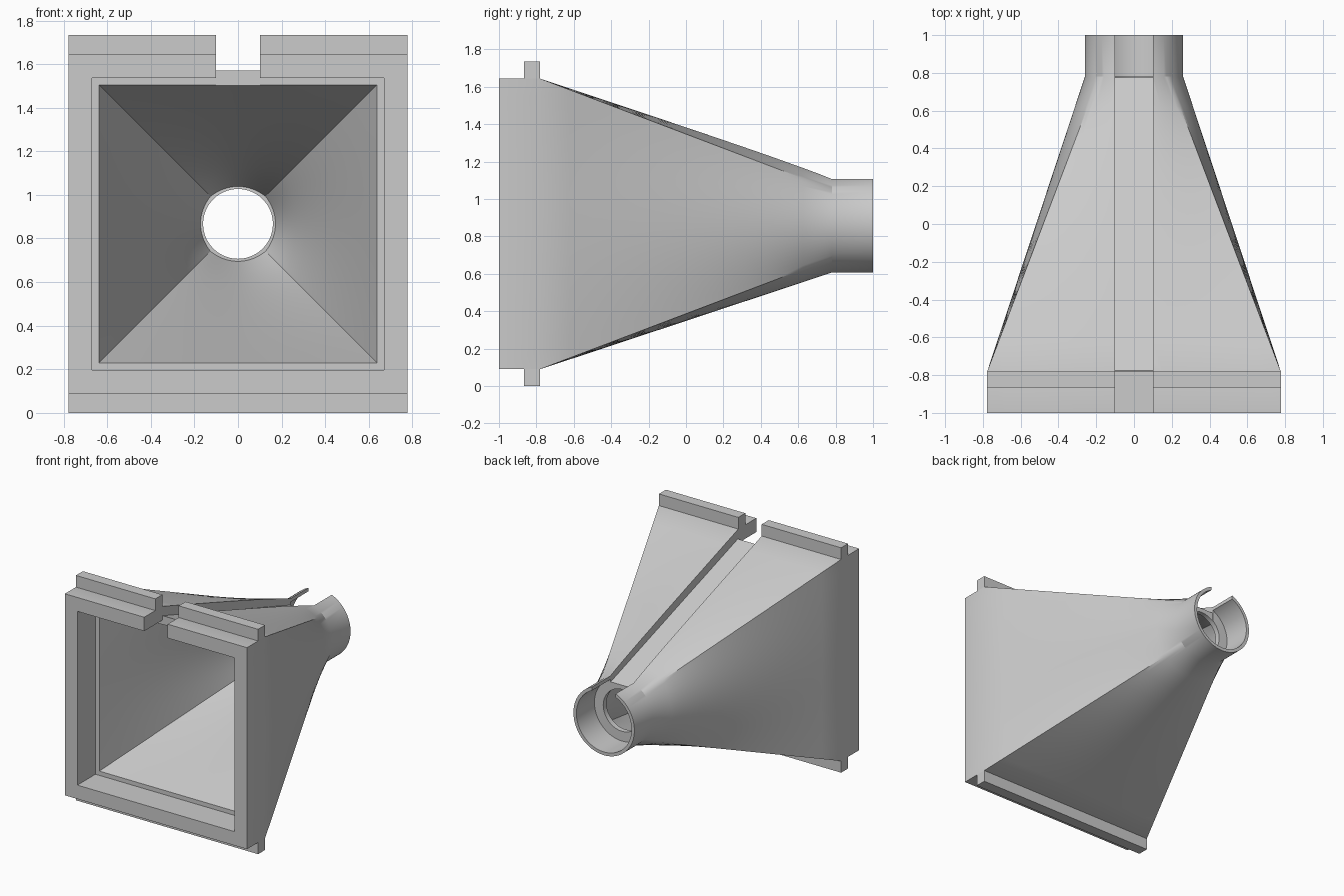
import bpy
import bmesh
from math import cos, sin, tau

cube = bpy.data.objects.get("Cube")
if cube:
    bpy.data.objects.remove(cube, do_unlink=True)

CZ = 0.867      # height of the duct axis
SEGMENTS = 96
STEPS = 10      # rings along each tapering wall

grey = bpy.data.materials.new("plain grey")
grey.use_nodes = True
grey.diffuse_color = (0.6, 0.6, 0.6, 1)
grey.node_tree.nodes["Principled BSDF"].inputs["Base Color"].default_value = (0.6, 0.6, 0.6, 1)


def add_object(name, bm):
    bmesh.ops.recalc_face_normals(bm, faces=bm.faces)
    mesh = bpy.data.meshes.new(name)
    bm.to_mesh(mesh)
    bm.free()
    mesh.materials.append(grey)
    obj = bpy.data.objects.new(name, mesh)
    bpy.context.collection.objects.link(obj)
    return obj


def extrude_x(name, profile, x0, x1):
    """Prism along x from a (y, z) outline."""
    bm = bmesh.new()
    ends = [[bm.verts.new((x, y, z)) for y, z in profile] for x in (x0, x1)]
    for end in ends:
        bm.faces.new(end)
    n = len(profile)
    for i in range(n):
        j = (i + 1) % n
        bm.faces.new((ends[0][i], ends[0][j], ends[1][j], ends[1][i]))
    return add_object(name, bm)


def ring(y, half, roundness):
    """Section that blends from a square (0) to a circle (1)."""
    square, radius = half
    points = []
    for i in range(SEGMENTS):
        c, s = cos(tau * i / SEGMENTS), sin(tau * i / SEGMENTS)
        k = square / max(abs(c), abs(s)) * (1 - roundness) + radius * roundness
        points.append((c * k, y, CZ + s * k))
    return points


def loft(y0, y1, square, radius, end=1.0):
    return [ring(y0 + (y1 - y0) * end * i / STEPS, (square, radius), end * i / STEPS)
            for i in range(STEPS + 1)]


def square_ring(y, half):
    return ring(y, (half, 0), 0)


def round_ring(y, radius):
    return ring(y, (0, radius), 1)


# Duct shell: square mouth, tapering body, round spigot and inner ledge
rings = [square_ring(-1, 0.777)]
rings += loft(-0.78, 0.78, 0.777, 0.26)
rings += [round_ring(1, 0.26), round_ring(1, 0.235), round_ring(0.78, 0.235),
          round_ring(0.78, 0.16), round_ring(0.74, 0.16)]
rings += reversed(loft(-0.78, 0.78, 0.637, 0.16, 0.975))
rings += [square_ring(-0.78, 0.67), square_ring(-1, 0.67)]

bm = bmesh.new()
loops = [[bm.verts.new(p) for p in r] for r in rings]
for a, b in zip(loops, loops[1:] + loops[:1]):
    for i in range(SEGMENTS):
        j = (i + 1) % SEGMENTS
        bm.faces.new((a[i], a[j], b[j], b[i]))
duct = add_object("duct_body", bm)

# Slot through the mouth and spigot, with a sloping groove along the body
slot = extrude_x("slot_cutter", [
    (-1.1, 1.4), (-0.775, 1.4), (-0.775, 1.57), (0.775, 1.06), (0.775, 0.95),
    (1.1, 0.95), (1.1, 1.9), (-1.1, 1.9)], -0.1, 0.1)
slot.hide_render = True
cut = duct.modifiers.new("slot", 'BOOLEAN')
cut.operation = 'DIFFERENCE'
cut.solver = 'EXACT'
cut.object = slot
bpy.ops.object.select_all(action='DESELECT')
bpy.context.view_layer.objects.active = duct
duct.select_set(True)
bpy.ops.object.modifier_apply(modifier="slot")
bpy.data.objects.remove(slot, do_unlink=True)
bpy.ops.object.shade_smooth_by_angle(angle=0.45)


# Mounting rails above and below the mouth
def rail(name, x0, x1, z0, z1):
    extrude_x(name, [(-0.865, z0), (-0.78, z0), (-0.78, z1), (-0.865, z1)], x0, x1)


rail("bottom_rail", -0.777, 0.777, 0, 0.09)
rail("top_rail_left", 0.1, 0.777, 1.644, 1.734)
rail("top_rail_right", -0.777, -0.1, 1.644, 1.734)
